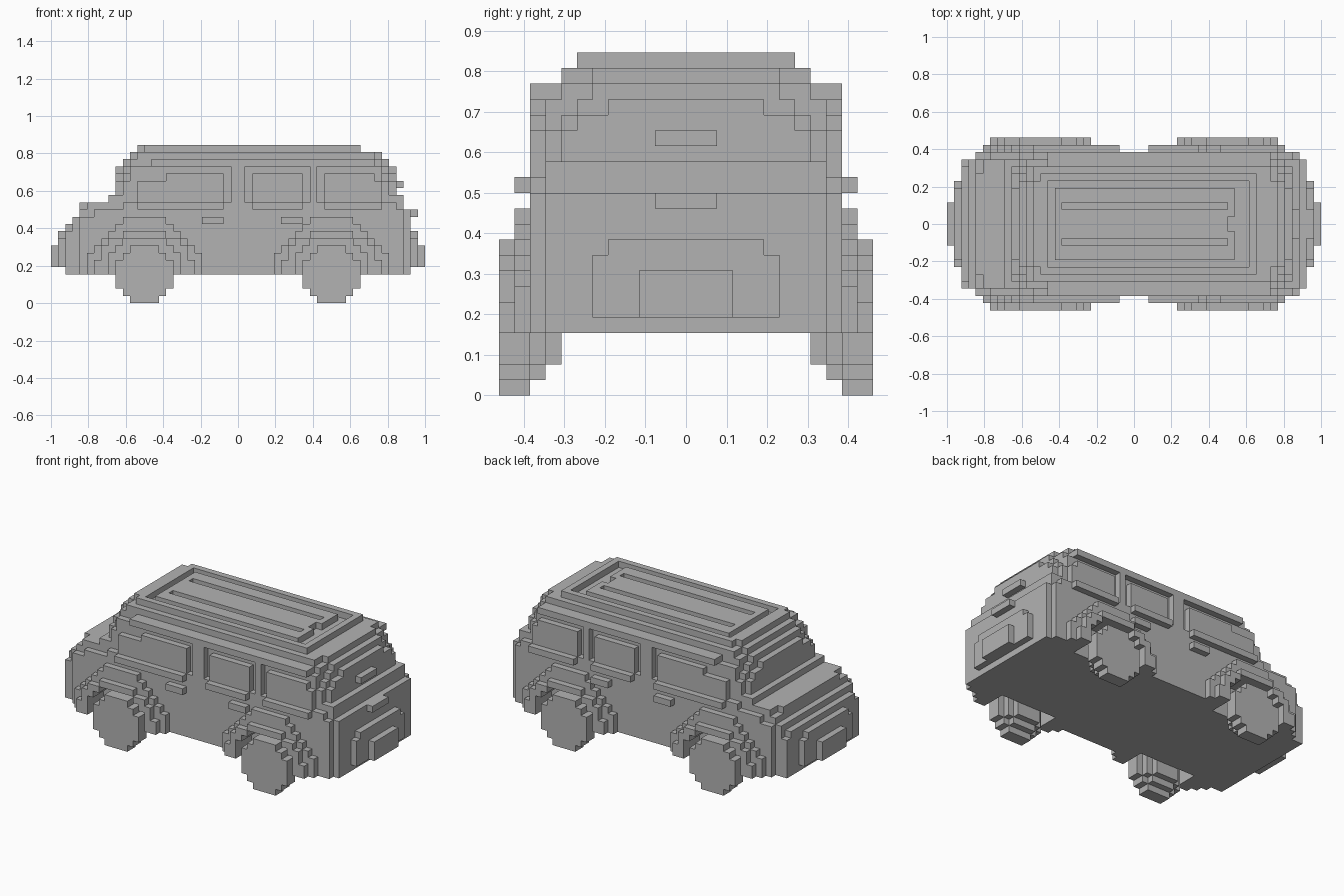
import bpy
import bmesh
from mathutils import Vector

cube = bpy.data.objects.get("Cube")
if cube:
    bpy.data.objects.remove(cube, do_unlink=True)

UNIT = 2 / 52      # size of one block
LENGTH = 52        # blocks along the vehicle
FRONT_AXLE, REAR_AXLE = 13, 39

grey = bpy.data.materials.new("plain_grey")
grey.use_nodes = True
colour = (0.45, 0.45, 0.45, 1)
grey.diffuse_color = colour
grey.node_tree.nodes["Principled BSDF"].inputs["Base Color"].default_value = colour


def block(x0, x1, half, z0, z1):
    """Cells of a box centred across the width."""
    return {(x, y, z) for x in range(x0, x1)
            for y in range(-half, half) for z in range(z0, z1)}


def sides(x0, x1, inner, outer, z0, z1):
    """Cells of a box mirrored onto both flanks."""
    return block(x0, x1, outer, z0, z1) - block(x0, x1, inner, z0, z1)


def stack(center, inner, outer, rows):
    """Mirrored flank rows of (half width, bottom, top) around an axle."""
    cells = set()
    for half, z0, z1 in rows:
        cells |= sides(center - half, center + half, inner, outer, z0, z1)
    return cells


def build(name, cells):
    """Turn cells into a mesh with only its outer skin."""
    bm = bmesh.new()
    corners = {}

    def corner(p):
        if p not in corners:
            x, y, z = p
            corners[p] = bm.verts.new(Vector((x - LENGTH / 2, y, z)) * UNIT)
        return corners[p]

    for cell in sorted(cells):
        for axis in range(3):
            u, v = (axis + 1) % 3, (axis + 2) % 3
            for step in (0, 1):
                near = list(cell)
                near[axis] += 1 if step else -1
                if tuple(near) in cells:
                    continue
                loop = []
                for du, dv in ((0, 0), (1, 0), (1, 1), (0, 1)):
                    p = list(cell)
                    p[axis] += step
                    p[u] += du
                    p[v] += dv
                    loop.append(corner(tuple(p)))
                bm.faces.new(loop if step else loop[::-1])
    bmesh.ops.dissolve_limit(bm, angle_limit=0.01, verts=bm.verts, edges=bm.edges)
    mesh = bpy.data.meshes.new(name)
    bm.to_mesh(mesh)
    bm.free()
    mesh.materials.append(grey)
    obj = bpy.data.objects.new(name, mesh)
    bpy.context.collection.objects.link(obj)
    return obj


# Lower body: stepped bonnet in front, flat tail behind
lower = set()
for x0, x1, half, top in (
        (4, 49, 10, 12), (6, 49, 10, 13), (2, 50, 9, 10), (2, 50, 8, 11),
        (3, 50, 9, 12), (4, 50, 9, 13), (4, 12, 7, 14), (5, 12, 9, 14)):
    lower |= block(x0, x1, half, 4, top)

# Wheel wells
for axle in (FRONT_AXLE, REAR_AXLE):
    lower -= stack(axle, 8, 12, ((5, 4, 7), (4, 7, 8), (3, 8, 9)))
build("lower_body", lower)

# Cabin: vertical flanks, with stepped corners at windscreen and tailgate
cabin = set()
for x0, x1, half, top in (
        (8, 49, 9, 15), (9, 48, 8, 17), (9, 48, 7, 18), (9, 48, 5, 19),
        (10, 47, 9, 17), (10, 47, 8, 18), (10, 47, 7, 19), (10, 47, 6, 20),
        (10, 48, 10, 14), (11, 47, 10, 17), (12, 46, 10, 18),
        (11, 46, 9, 19), (13, 46, 10, 19), (11, 46, 8, 20),
        (14, 45, 10, 20), (11, 46, 6, 21), (12, 45, 8, 21)):
    cabin |= block(x0, x1, half, 13, top)

# Grooves that outline the side windows
for x0, x1, z0, z1 in ((11, 25, 14, 18), (13, 25, 18, 19), (27, 36, 14, 19),
                       (37, 47, 14, 17), (37, 46, 17, 19)):
    cabin -= sides(x0, x1, 9, 10, z0, z1)
build("cabin", cabin)

# Window panes with sills below
panes = {
    "front_windows": ((12, 24, 17), (16, 24, 18)),
    "middle_windows": ((28, 35, 18),),
    "rear_windows": ((38, 46, 17), (38, 45, 18)),
}
for name, parts in panes.items():
    glass = set()
    for x0, x1, top in parts:
        glass |= sides(x0, x1, 9, 10, 14, top)
    build(name, glass)
    x0, x1, top = parts[0]
    build(name + "_sills", sides(x0, x1, 10, 11, 13, 14))

# Roof panel with a grooved border and two long slots
roof = block(13, 43, 7, 21, 22) | block(12, 43, 6, 21, 22)
roof -= sides(14, 42, 5, 6, 21, 22)
roof -= block(14, 15, 5, 21, 22) | block(40, 42, 5, 21, 22)
roof -= block(39, 40, 1, 21, 22)
roof -= sides(16, 39, 2, 3, 21, 22)
build("roof_panel", roof)

# Wheels and arches
for name, axle in (("front", FRONT_AXLE), ("rear", REAR_AXLE)):
    tyre = stack(axle, 10, 12, ((2, 0, 8), (3, 1, 7), (4, 2, 6)))
    tyre |= stack(axle, 9, 10, ((2, 1, 7), (3, 2, 6)))
    tyre |= stack(axle, 8, 9, ((2, 2, 6),))
    build(name + "_wheels", tyre)

    opening = stack(axle, 8, 12, ((5, 4, 7), (4, 7, 8), (3, 8, 9)))
    arch = stack(axle, 10, 11, ((8, 4, 7), (7, 7, 8), (6, 8, 9),
                                (5, 9, 10), (4, 10, 11), (3, 11, 12)))
    arch |= stack(axle, 11, 12, ((7, 4, 6), (6, 6, 8), (5, 8, 9), (3, 9, 10)))
    build(name + "_arches", arch - opening)

# Door handles
for name, x in (("front_handles", 21), ("rear_handles", 32)):
    build(name, sides(x, x + 3, 10, 11, 11, 12))

# Nose and tail panels with a smaller plate on each
for name, panel_x, plate_x in (("nose", 1, 0), ("tail", 50, 51)):
    build(name + "_panel", block(panel_x, panel_x + 1, 6, 5, 9)
          | block(panel_x, panel_x + 1, 5, 9, 10))
    build(name + "_plate", block(plate_x, plate_x + 1, 3, 5, 8))

# Tailgate details
build("tailgate_handle", block(50, 51, 2, 12, 13))
build("rear_wiper_block", block(48, 49, 2, 16, 17))
